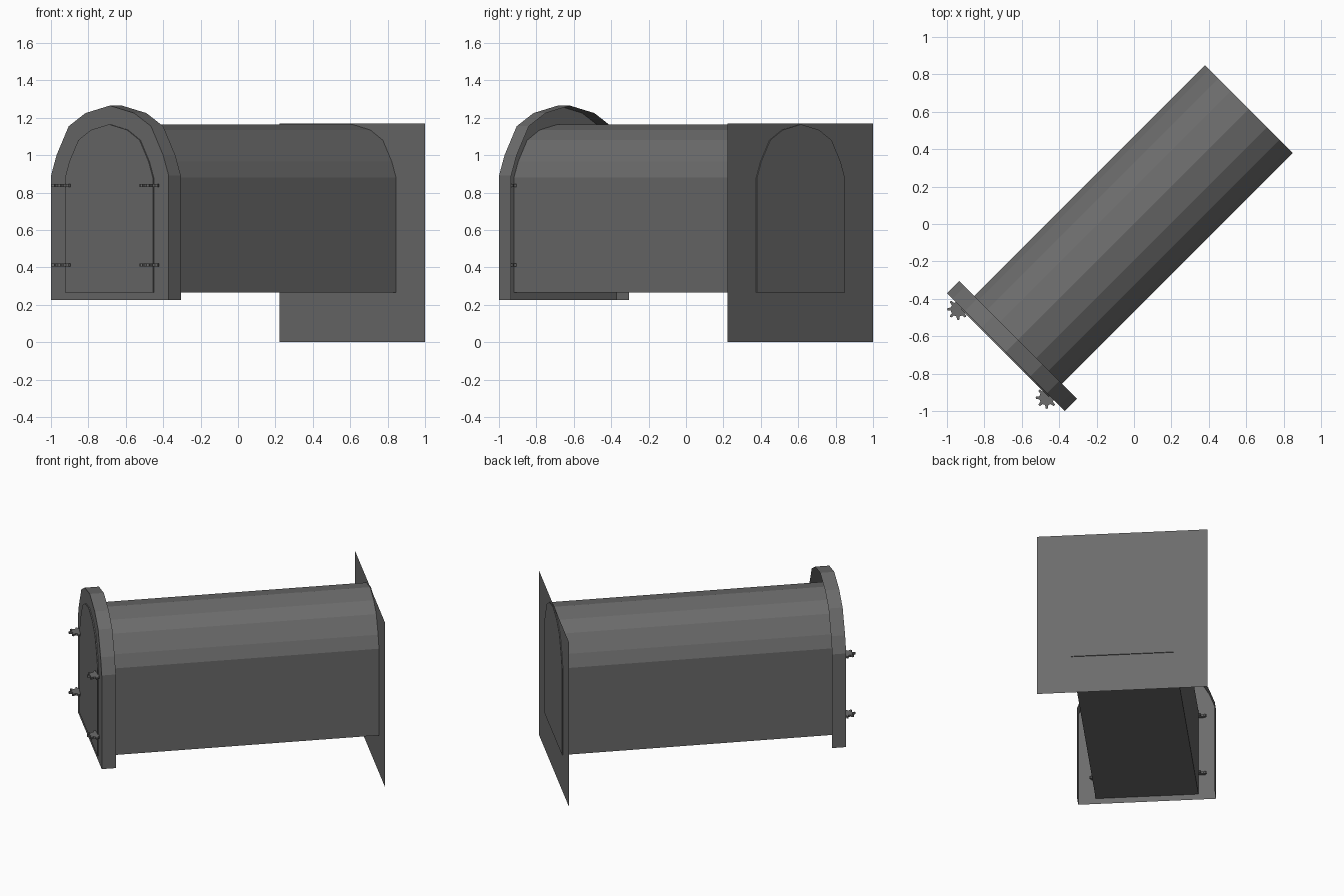
import bpy, bmesh, math

if "Cube" in bpy.data.objects:
    bpy.data.objects.remove(bpy.data.objects["Cube"], do_unlink=True)

grey = bpy.data.materials.new("dark_grey")
grey.use_nodes = True
COLOUR = (0.15, 0.15, 0.15, 1)
grey.diffuse_color = COLOUR
grey.node_tree.nodes["Principled BSDF"].inputs["Base Color"].default_value = COLOUR


def make_object(name, bm):
    # Parts are built along y, then the whole model turns 45 degrees
    mesh = bpy.data.meshes.new(name)
    bm.to_mesh(mesh)
    bm.free()
    mesh.materials.append(grey)
    obj = bpy.data.objects.new(name, mesh)
    obj.rotation_euler.z = -math.pi / 4
    bpy.context.collection.objects.link(obj)
    return obj


def arch(half, bottom):
    # Mirror a half outline (apex excluded from the mirrored side)
    right = [(half[0][0], bottom)] + half
    return right + [(-x, z) for x, z in reversed(right[:-1])]


def extrude_outline(name, outline, y0, y1, back=True, floor=True):
    bm = bmesh.new()
    front = [bm.verts.new((x, y0, z)) for x, z in outline]
    rear = [bm.verts.new((x, y1, z)) for x, z in outline]
    n = len(outline)
    bm.faces.new(front)
    if back:
        bm.faces.new(list(reversed(rear)))
    for i in range(n if floor else n - 1):
        j = (i + 1) % n
        bm.faces.new((front[j], front[i], rear[i], rear[j]))
    return make_object(name, bm)


# Long arched barrel, showing slightly through both end plates
barrel = arch([(0.332, 0.88), (0.300, 0.965), (0.232, 1.08),
               (0.137, 1.135), (0, 1.165)], 0.265)
extrude_outline("barrel", barrel, -0.976, 0.869)

# Front hood: arched plate with a rim, open at the back and below
hood = arch([(0.445, 0.89), (0.403, 1.0), (0.311, 1.155),
             (0.184, 1.225), (0, 1.265)], 0.225)
extrude_outline("front_hood", hood, -0.969, -0.877, back=False, floor=False)

# Thin rear mounting plate
bm = bmesh.new()
bm.faces.new([bm.verts.new((x, 0.863, z)) for x, z in
              ((0.551, 0), (-0.551, 0), (-0.551, 1.168), (0.551, 1.168))])
make_object("rear_plate", bm)


# Toothed knobs lying flat at the sides of the door
def knob(name, x, z, teeth=8, thick=0.014):
    bm = bmesh.new()
    ring = []
    step = 2 * math.pi / teeth
    for t in range(teeth):
        for frac, r in ((-0.27, 0.040), (-0.14, 0.056), (0, 0.059),
                        (0.14, 0.056), (0.27, 0.040)):
            a = (t + frac) * step
            ring.append(bm.verts.new((x + r * math.cos(a), -0.987 + r * math.sin(a),
                                      z - thick / 2)))
    face = bm.faces.new(ring)
    top = bmesh.ops.extrude_face_region(bm, geom=[face])["geom"]
    bmesh.ops.translate(bm, vec=(0, 0, thick),
                        verts=[v for v in top if isinstance(v, bmesh.types.BMVert)])
    bmesh.ops.recalc_face_normals(bm, faces=bm.faces)
    make_object(name, bm)


for side, x in (("right", -0.343), ("left", 0.327)):
    for level, z in (("lower", 0.413), ("upper", 0.838)):
        knob(f"{level}_{side}_knob", x, z)
